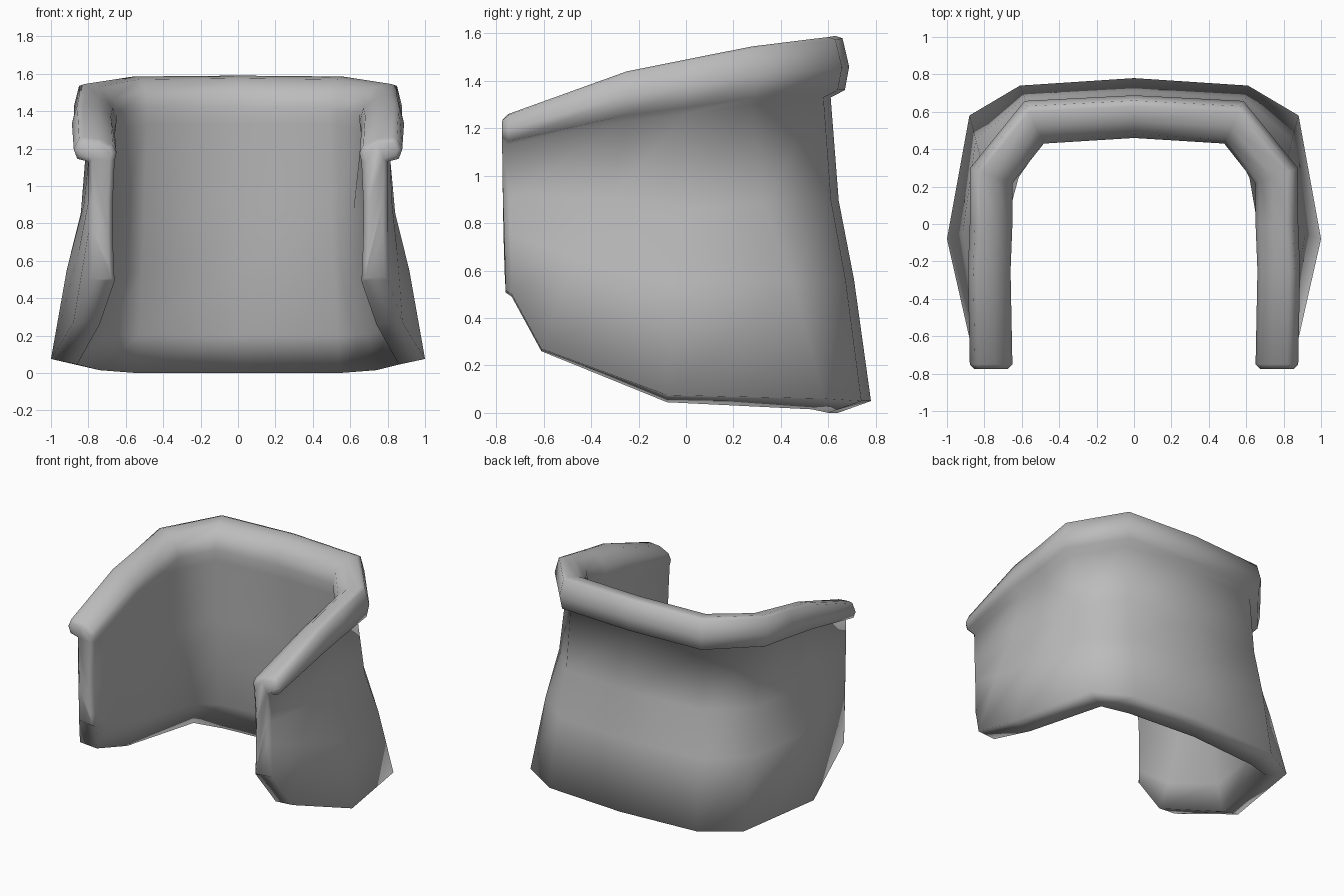
import bpy, bmesh, math
from mathutils import Vector

cube = bpy.data.objects.get("Cube")
if cube:
    bpy.data.objects.remove(cube)

grey = bpy.data.materials.new("plain grey")
grey.use_nodes = True
color = (0.5, 0.5, 0.5, 1)
grey.diffuse_color = color
grey.node_tree.nodes["Principled BSDF"].inputs["Base Color"].default_value = color

# Half plan from front tip to back centre: position under the rim, outward
# direction, hem flare, padding, outer and inner hem z, rim base z, rim top z
stations = [
    ((.80, -.75), (1, 0), (0, .015), 1, .50, .49, 1.13, 1.26),
    ((.81, -.25), (1, 0), (.07, -.36), 1, .27, .26, 1.23, 1.44),
    ((.80, .00), (1, 0), (.20, -.08), 1.1, .075, .045, 1.26, 1.49),
    ((.80, .27), (1, .35), (.08, .31), 1.5, .06, .015, 1.30, 1.545),
    ((.55, .58), (.45, 1), (.06, .16), 1, .05, 0, 1.33, 1.585),
    ((0, .61), (0, 1), (0, .17), 1, .05, 0, 1.33, 1.59),
]

# Wall section: outward offset, share of flare, height share from hem to rim base
outer_wall = [(0, 1, 0), (0, .58, .4), (0, .2, .66), (0, 0, 1)]
inner_wall = [(-.13, .15, .66), (-.13, .35, .4), (-.135, .68, .15), (-.14, 1, 0)]
# Rolled rim section: outward offset, height share from rim base to rim top
rim = [(.06, .12), (.078, .5), (.05, .96), (.02, 1), (-.06, .94),
       (-.13, .68), (-.15, .35), (-.14, 0)]


def section(station, side):
    pos, out, flare, padding, hem, inner_hem, base, top = station
    pos, out, flare = Vector(pos), Vector(out), Vector(flare)
    points = []

    def add(offset, spread, z):
        p = pos + out * offset + flare * spread
        points.append((p.x * side, p.y, z))

    for o, f, t in outer_wall:
        add(o, f, hem + (base - hem) * t)
    for o, t in rim:
        add(o, 0, base + (top - base) * t)
    for o, f, t in inner_wall:
        # padding fades out towards the hem
        add(o * (1 + (padding - 1) * min(1, t * 2.5)), f,
            inner_hem + (base - inner_hem) * t)
    return points


# Loft the sections round the back and close both front ends
bm = bmesh.new()
loops = [section(s, 1) for s in stations]
loops += [section(s, -1) for s in reversed(stations[:-1])]
rings = [[bm.verts.new(p) for p in loop] for loop in loops]
for a, b in zip(rings, rings[1:]):
    for i in range(len(a)):
        j = (i + 1) % len(a)
        bm.faces.new((a[i], a[j], b[j], b[i]))
caps = [bm.faces.new(rings[0]), bm.faces.new(rings[-1])]
bmesh.ops.recalc_face_normals(bm, faces=bm.faces)
bm.normal_update()

# Round the front ends
bmesh.ops.inset_region(bm, faces=caps, thickness=.025, depth=.025)

mesh = bpy.data.meshes.new("wraparound_shell")
bm.to_mesh(mesh)
bm.free()
mesh.materials.append(grey)
shell = bpy.data.objects.new("wraparound_shell", mesh)
bpy.context.collection.objects.link(shell)
bpy.context.view_layer.objects.active = shell
shell.select_set(True)
bpy.ops.object.shade_smooth_by_angle(angle=math.radians(100))
